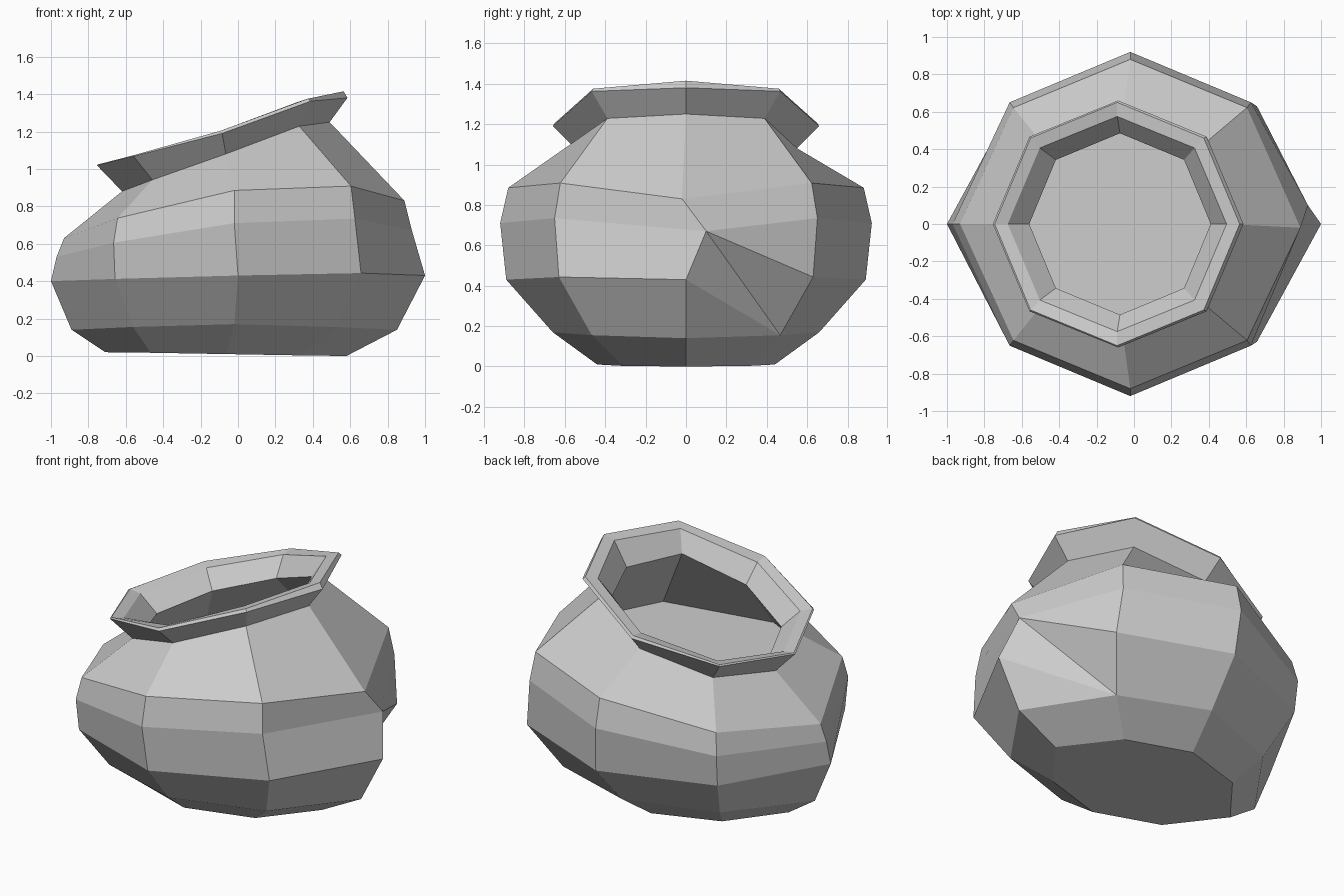
import bpy, bmesh, math

cube = bpy.data.objects.get("Cube")
if cube:
    bpy.data.objects.remove(cube, do_unlink=True)

SIDES = 8


def add_ring(bm, cx, rx, ry, mid, tilt=0.0, bend=0.0, pinch=1.0, lift=0.0):
    """Octagonal loop: leans with x (tilt), sags at both ends (bend).
    pinch narrows the diagonal corners, lift raises the two on the high side."""
    loop = []
    for i in range(SIDES):
        a = math.tau * i / SIDES
        c, s = math.cos(a), math.sin(a)
        x = cx + rx * c * (pinch if i % 2 else 1.0)
        z = mid + tilt * c + bend * c * c + (lift if i in (1, SIDES - 1) else 0.0)
        loop.append(bm.verts.new((x, ry * s, z)))
    return loop


def bridge(bm, lower, upper):
    for i in range(SIDES):
        j = (i + 1) % SIDES
        bm.faces.new((lower[i], lower[j], upper[j], upper[i]))


# Clay colour
clay = bpy.data.materials.new("pale grey clay")
clay.use_nodes = True
colour = (0.6, 0.6, 0.6, 1.0)
clay.diffuse_color = colour
clay.node_tree.nodes["Principled BSDF"].inputs["Base Color"].default_value = colour

# Loops from the base, up the outside, over the lip and down to the inner floor
bm = bmesh.new()
base = add_ring(bm, -0.065, 0.645, 0.44, 0.01, -0.01, pinch=0.88)
foot = add_ring(bm, -0.02, 0.87, 0.66, 0.17, 0.0, -0.03, pinch=0.88)
belly = add_ring(bm, 0.0, 1.0, 0.89, 0.43, 0.015, -0.015, pinch=0.93, lift=0.01)
waist = add_ring(bm, -0.02, 0.95, 0.92, 0.71, 0.07, -0.11, pinch=0.96, lift=0.03)
shoulder = add_ring(bm, -0.02, 0.91, 0.88, 0.885, 0.1, -0.155, pinch=0.97, lift=0.03)
neck = add_ring(bm, -0.065, 0.555, 0.55, 1.08, 0.185, -0.015, lift=0.025)
lip_edge = add_ring(bm, -0.085, 0.67, 0.66, 1.19, 0.18, 0.01, lift=0.04)
lip_top = add_ring(bm, -0.09, 0.655, 0.65, 1.205, 0.195, 0.015, lift=0.025)
lip_inner = add_ring(bm, -0.09, 0.585, 0.575, 1.195, 0.19, 0.01, lift=0.025)
throat = add_ring(bm, -0.075, 0.485, 0.485, 1.085, 0.165, lift=0.04)
floor = add_ring(bm, -0.03, 0.84, 0.82, 0.71, 0.09)

# Twisted corners on the high side of the body
waist[0].co.y += 0.1
shoulder[0].co.y -= 0.02

loops = [base, foot, belly, waist, shoulder, neck,
         lip_edge, lip_top, lip_inner, throat, floor]
for lower, upper in zip(loops, loops[1:]):
    bridge(bm, lower, upper)
bm.faces.new(base)
bm.faces.new(floor)

# Dent: fold the belly inwards between the high side and the back
dent_edge = bm.edges.get((belly[0], belly[1]))
bmesh.ops.delete(bm, geom=list(dent_edge.link_faces), context='FACES_ONLY')
bm.edges.remove(dent_edge)
for corners in ((waist[0], belly[1], waist[1]),
                (waist[0], foot[1], belly[1]),
                (waist[0], belly[0], foot[1]),
                (belly[0], foot[0], foot[1])):
    bm.faces.new(corners)
bmesh.ops.recalc_face_normals(bm, faces=bm.faces)

# Pot object, flat shaded
mesh = bpy.data.meshes.new("pot")
bm.to_mesh(mesh)
bm.free()
mesh.materials.append(clay)
pot = bpy.data.objects.new("pot", mesh)
bpy.context.scene.collection.objects.link(pot)
